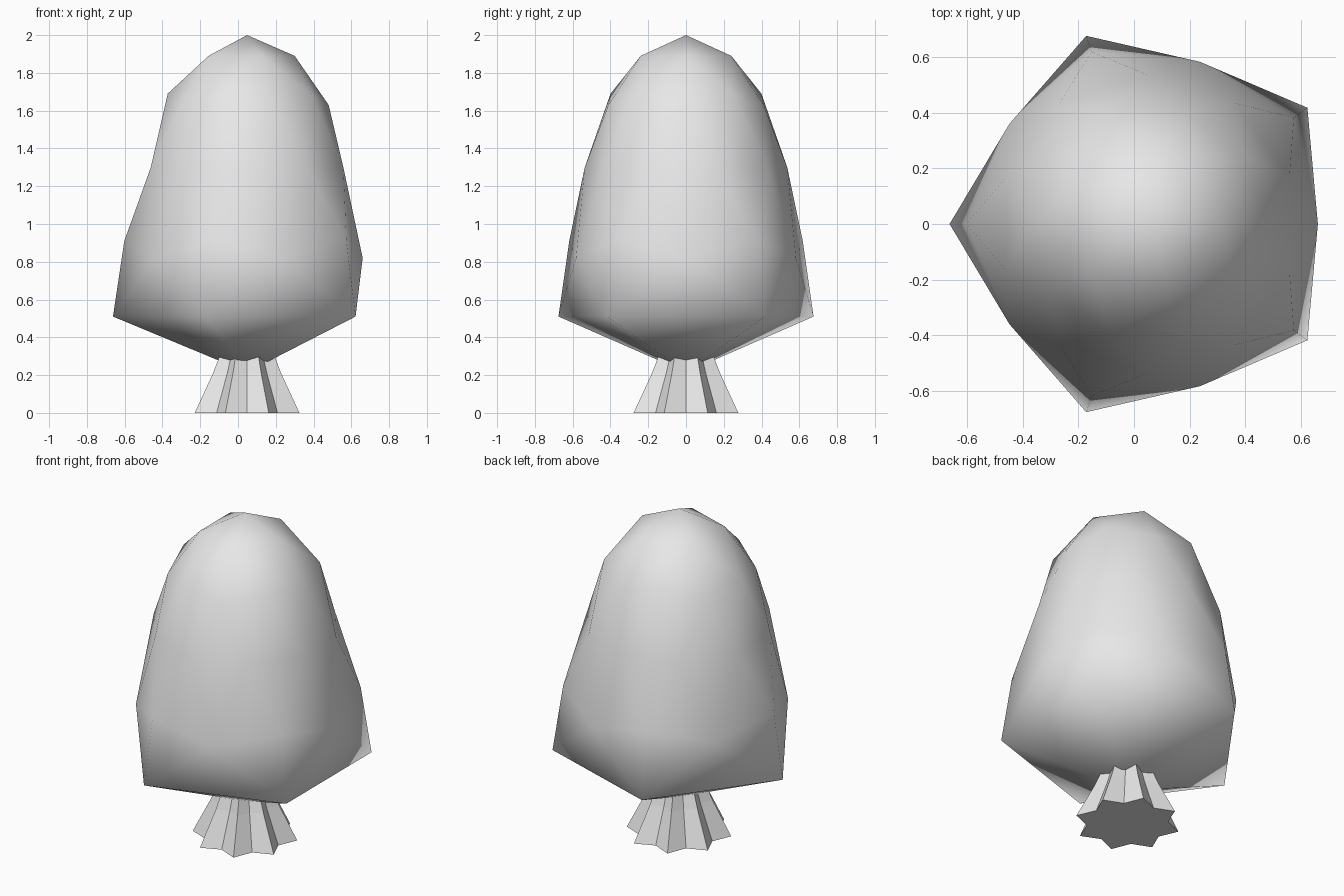
import bpy, bmesh, math

if "Cube" in bpy.data.objects:
    bpy.data.objects.remove(bpy.data.objects["Cube"])

CX = 0.048  # shared axis of crown and trunk


def material(name, value):
    m = bpy.data.materials.new(name)
    m.diffuse_color = (value, value, value, 1)
    m.use_nodes = True
    m.node_tree.nodes["Principled BSDF"].inputs["Base Color"].default_value = m.diffuse_color
    return m


def add_object(name, bm, mat, smooth):
    bmesh.ops.recalc_face_normals(bm, faces=bm.faces[:])
    for f in bm.faces:
        f.smooth = smooth
    mesh = bpy.data.meshes.new(name)
    bm.to_mesh(mesh)
    bm.free()
    mesh.materials.append(mat)
    ob = bpy.data.objects.new(name, mesh)
    bpy.context.collection.objects.link(ob)
    return ob


grey = material("plain grey", 0.8)

# Crown: icosphere whose rings are reshaped into a bell
# unit-sphere height -> (radius, height)
RINGS = {1.0: (0, 2.0), 0.851: (0.252, 1.89), 0.526: (0.42, 1.69),
         0.447: (0.432, 1.63), 0.0: (0.536, 1.30), -0.447: (0.65, 0.91),
         -0.526: (0.612, 0.82), -0.851: (0.71, 0.51), -1.0: (0, 0.215)}
bm = bmesh.new()
bmesh.ops.create_icosphere(bm, subdivisions=2, radius=1)
for v in bm.verts:
    r, z = RINGS[min(RINGS, key=lambda k: abs(k - v.co.z))]
    a = math.atan2(v.co.y, v.co.x)
    v.co = (CX + r * math.cos(a), r * math.sin(a), z)
add_object("tree_crown", bm, grey, True)

# Trunk: eight-pointed fluted column flaring to the ground
PROFILE = [(0.30, 0), (0.195, 0.21), (0.162, 0.29), (0.14, 0.36)]
VALLEY = 0.76
bm = bmesh.new()
loops = []
for r, z in PROFILE:
    ring = []
    for i in range(16):
        a = math.radians(22.5 * i)
        s = r if i % 2 else r * VALLEY
        ring.append(bm.verts.new((CX + s * math.cos(a), s * math.sin(a), z)))
    loops.append(ring)
for lo, hi in zip(loops, loops[1:]):
    for i in range(16):
        j = (i + 1) % 16
        bm.faces.new((lo[i], lo[j], hi[j], hi[i]))
bm.faces.new(loops[0][::-1])
bm.faces.new(loops[-1])
add_object("tree_trunk", bm, grey, False)
